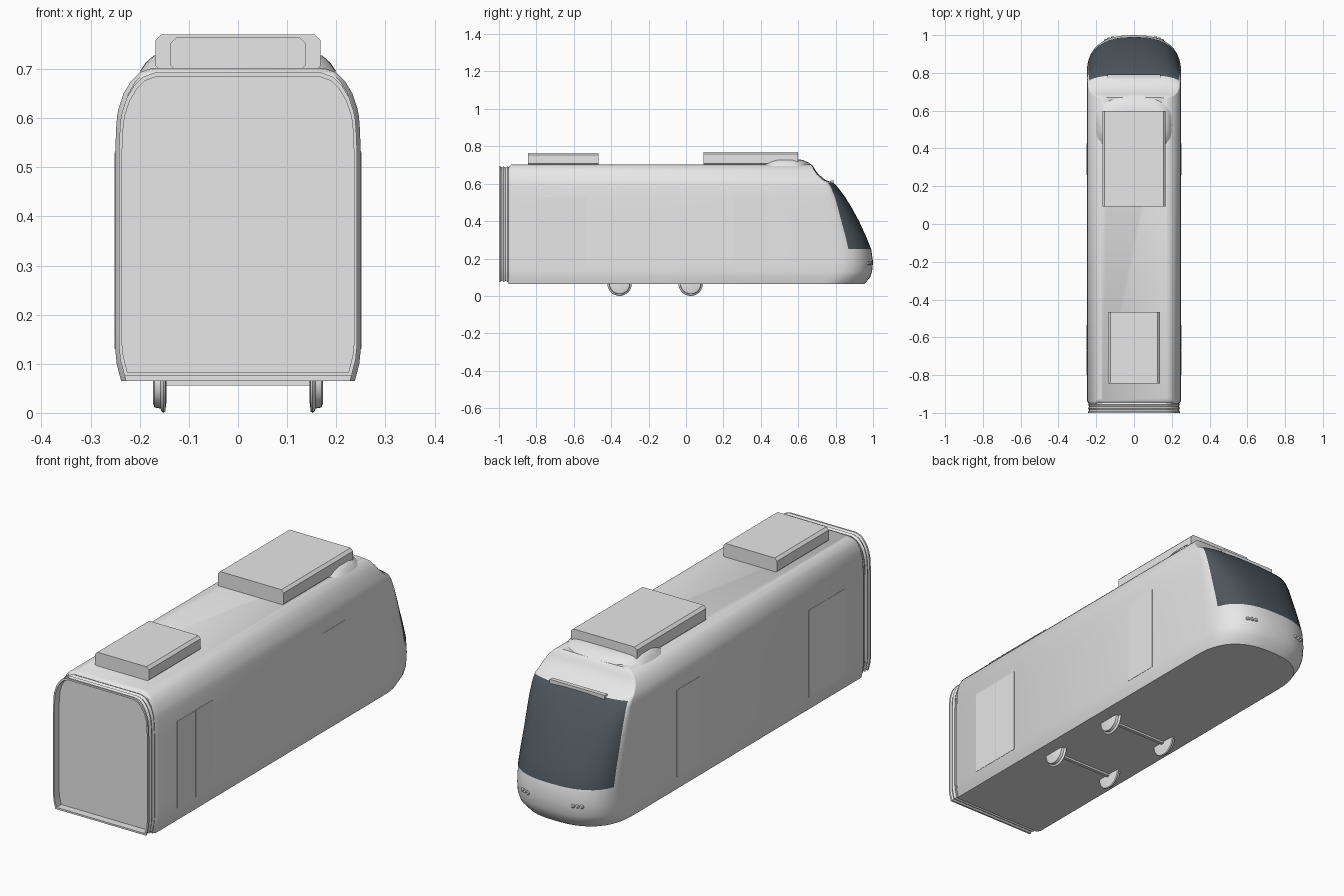
import bpy, bmesh, math

cube = bpy.data.objects.get("Cube")
if cube:
    bpy.data.objects.remove(cube)


def material(name, rgb):
    m = bpy.data.materials.new(name)
    m.use_nodes = True
    m.diffuse_color = (*rgb, 1)
    m.node_tree.nodes["Principled BSDF"].inputs["Base Color"].default_value = (*rgb, 1)
    return m


GREY = material("light grey paint", (0.8, 0.8, 0.8))
GLASS = material("dark blue glass", (0.075, 0.095, 0.11))


def loft(name, rings, is_glass=None, caps=(True, True)):
    """Skin equal closed rings of points into one smooth-shaded object."""
    bm = bmesh.new()
    rows = [[bm.verts.new(p) for p in ring] for ring in rings]
    n = len(rows[0])
    for i, (a, b) in enumerate(zip(rows, rows[1:])):
        for j in range(n):
            k = (j + 1) % n
            face = bm.faces.new((a[j], a[k], b[k], b[j]))
            if is_glass and is_glass(i, j):
                face.material_index = 1
    if caps[0]:
        bm.faces.new(rows[0])
    if caps[1]:
        bm.faces.new(rows[-1])
    bmesh.ops.recalc_face_normals(bm, faces=bm.faces)
    mesh = bpy.data.meshes.new(name)
    bm.to_mesh(mesh)
    bm.free()
    mesh.materials.append(GREY)
    if is_glass:
        mesh.materials.append(GLASS)
    ob = bpy.data.objects.new(name, mesh)
    bpy.context.collection.objects.link(ob)
    bpy.ops.object.select_all(action='DESELECT')
    ob.select_set(True)
    bpy.context.view_layer.objects.active = ob
    bpy.ops.object.shade_smooth_by_angle(angle=math.radians(35))
    return ob


def box(name, x0, x1, y0, y1, z0, z1):
    ring = [(x0, y0), (x1, y0), (x1, y1), (x0, y1)]
    return loft(name, [[(x, y, z) for x, y in ring] for z in (z0, z1)])


def nose_point(w, f, d, deg):
    t = math.radians(deg)
    return w * math.sin(t) ** 0.8, f - d * (1 - max(0, math.cos(t)) ** 0.8)


# Body shell: height, half width, nose tip, depth of nose rounding, rear end
LEVELS = [
    (0.065, 0.238, 0.955, 0.24, -0.95), (0.10, 0.247, 0.985, 0.22, -0.95),
    (0.13, 0.25, 0.995, 0.21, -0.95), (0.18, 0.25, 1.0, 0.21, -0.95),
    (0.25, 0.25, 0.99, 0.20, -0.95), (0.32, 0.25, 0.962, 0.18, -0.95),
    (0.40, 0.25, 0.925, 0.155, -0.95), (0.47, 0.25, 0.887, 0.122, -0.95),
    (0.53, 0.25, 0.85, 0.09, -0.95), (0.58, 0.248, 0.812, 0.06, -0.95),
    (0.605, 0.246, 0.79, 0.05, -0.95), (0.62, 0.243, 0.745, 0.025, -0.95),
    (0.65, 0.233, 0.708, 0.012, -0.95), (0.675, 0.218, 0.69, 0.008, -0.95),
    (0.693, 0.2, 0.68, 0.006, -0.945), (0.702, 0.175, 0.67, 0.005, -0.935),
]
ANGLES = [0, 9, 18, 27, 36, 45, 54, 63, 72, 78, 84, 90]
GLASS_COLUMNS = ANGLES.index(72)
shell = []
for z, w, f, d, rear in LEVELS:
    half = [nose_point(w, f, d, a) for a in ANGLES]
    half += [(w, rear + 0.015), (w - 0.01, rear)]
    ring = half + [(-x, y) for x, y in reversed(half[1:])]
    shell.append([(x, y, z) for x, y in ring])
count = len(shell[0])
loft("body_shell", shell,
     lambda i, j: 4 <= i < 10 and (j < GLASS_COLUMNS or j >= count - GLASS_COLUMNS))

# Ribbed gangway frame with a recessed end panel
section = [(w, z) for z, w, *_ in LEVELS]
section += [(-x, z) for x, z in reversed(section)]
ribs = [(-0.94, 0.95), (-0.955, 0.97), (-0.965, 0.95), (-0.975, 0.97),
        (-0.985, 0.95), (-0.992, 0.97), (-1.0, 0.97), (-1.0, 0.945), (-0.965, 0.945)]
loft("gangway_frame",
     [[(x * s, y, 0.385 + (z - 0.385) * s) for x, z in section] for y, s in ribs])


# Roof equipment boxes with chamfered long edges
def roof_box(name, hw, y0, y1, z0, z1, c=0.012):
    half = [(hw - c, z0), (hw, z0 + c), (hw, z1 - c), (hw - c, z1)]
    ring = half + [(-x, z) for x, z in reversed(half)]
    loft(name, [[(x, y, z) for x, z in ring] for y in (y0, y1)])


roof_box("rear_roof_unit", 0.137, -0.845, -0.467, 0.695, 0.765)
roof_box("front_roof_unit", 0.168, 0.093, 0.598, 0.695, 0.77)


# Low rounded fairing around the front roof unit
def oval(hw, y0, y1, z, steps=40):
    pts = []
    for i in range(steps):
        t = 2 * math.pi * i / steps
        c, s = math.cos(t), math.sin(t)
        pts.append((hw * math.copysign(abs(c) ** 0.7, c),
                    (y0 + y1) / 2 + (y1 - y0) / 2 * math.copysign(abs(s) ** 0.7, s), z))
    return pts


loft("roof_fairing", [oval(0.2, 0.37, 0.68, 0.695), oval(0.188, 0.40, 0.655, 0.713),
                      oval(0.172, 0.43, 0.625, 0.727), oval(0.14, 0.46, 0.59, 0.731)])

# Light bar above the windscreen
box("roof_light_bar", -0.14, 0.14, 0.772, 0.792, 0.598, 0.616)

# Flanged wheels and their axles
WHEEL = [(0.146, 0.045), (0.148, 0.062), (0.152, 0.065), (0.156, 0.062),
         (0.158, 0.056), (0.17, 0.054), (0.173, 0.045)]
for end, y in (("rear", -0.355), ("front", 0.025)):
    box(end + "_axle", -0.15, 0.15, y - 0.008, y + 0.008, 0.056, 0.07)
    for side, sx in (("left", 1), ("right", -1)):
        loft(f"{end}_{side}_wheel",
             [[(sx * x, y + r * math.cos(a * math.pi / 16), 0.065 + r * math.sin(a * math.pi / 16))
               for a in range(32)] for x, r in WHEEL])

# Door leaves and headlamps on both sides
for side, sx in (("left", 1), ("right", -1)):
    for name, y0, y1 in (("rear_door_leaf", -0.80, -0.669), ("middle_door_leaf", -0.666, -0.535),
                         ("front_door_leaf", 0.26, 0.425)):
        x0, x1 = sorted((sx * 0.245, sx * 0.2512))
        box(f"{side}_{name}", x0, x1, y0, y1, 0.13, 0.53)
    for i, deg in enumerate((22, 27, 32)):
        x, y = nose_point(0.25, 0.999, 0.21, deg)
        rings = []
        for r, out in ((0.009, -0.006), (0.009, 0.002), (0.006, 0.006), (0.002, 0.007)):
            rings.append([(sx * x + r * math.cos(a * math.pi / 6), y + out,
                           0.175 + r * math.sin(a * math.pi / 6)) for a in range(12)])
        loft(f"{side}_headlamp_{i + 1}", rings)
